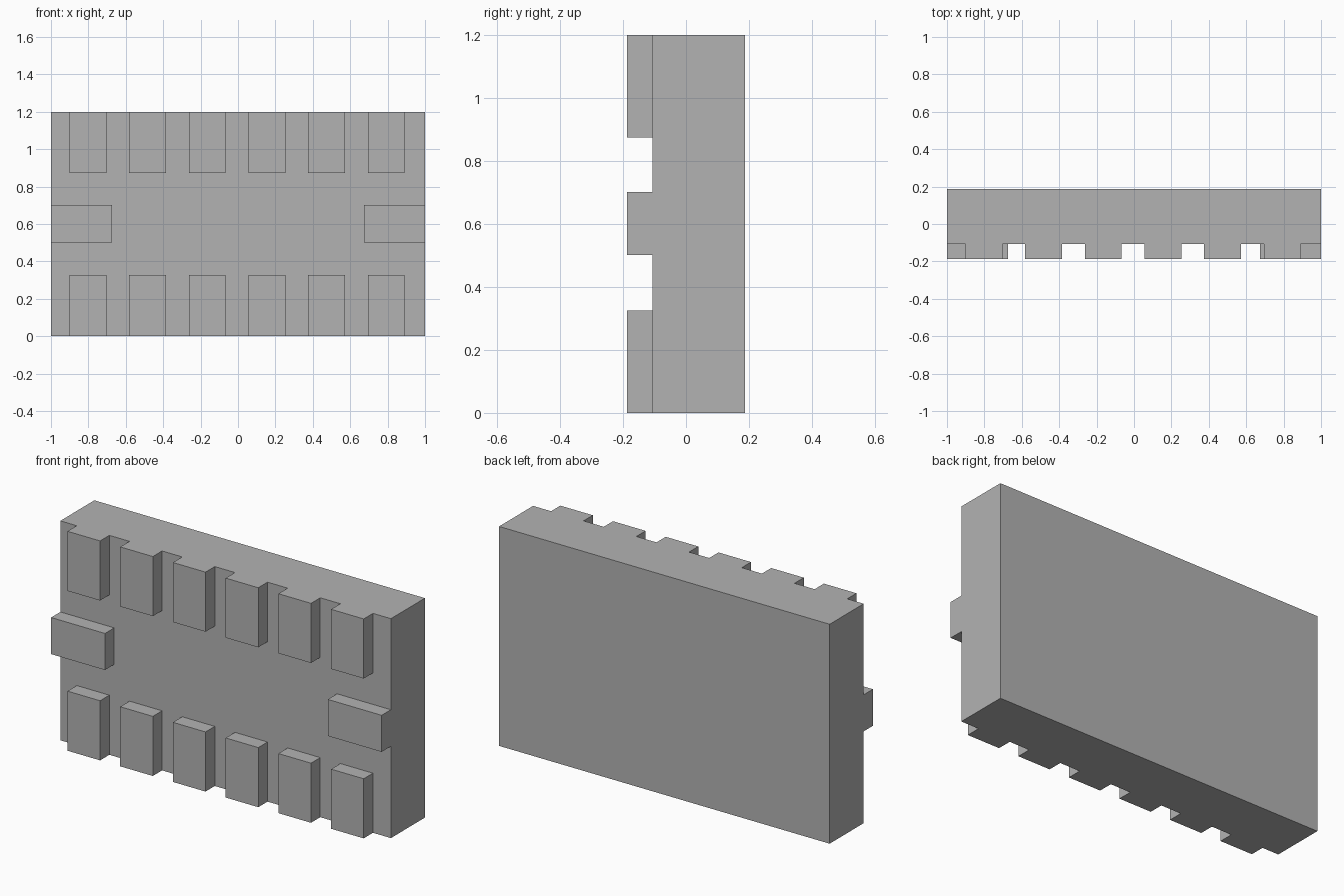
import bpy
import bmesh
from mathutils import Matrix, Vector

cube = bpy.data.objects.get("Cube")
if cube:
    bpy.data.objects.remove(cube)

# Overall sizes
WIDTH, HEIGHT = 2.0, 1.2
FRONT, BACK, PAD_FRONT = -0.107, 0.187, -0.187
PAD_WIDTH, PAD_LENGTH, PITCH = 0.197, 0.326, 0.319

grey = bpy.data.materials.new("plain_grey")
grey.use_nodes = True
colour = (0.45, 0.45, 0.45, 1.0)
grey.diffuse_color = colour
grey.node_tree.nodes["Principled BSDF"].inputs["Base Color"].default_value = colour

# Pad outlines on the front face: x range, z range
pads = []
for i in range(6):
    x = -0.802 + i * PITCH
    for z in (0, HEIGHT - PAD_LENGTH):
        pads.append((x - PAD_WIDTH / 2, x + PAD_WIDTH / 2, z, z + PAD_LENGTH))
for x in (-WIDTH / 2, WIDTH / 2 - PAD_LENGTH):
    pads.append((x, x + PAD_LENGTH, 0.502, 0.702))

# Slab body
bm = bmesh.new()
size = Matrix.Diagonal((WIDTH, BACK - FRONT, HEIGHT, 1))
centre = Matrix.Translation((0, (FRONT + BACK) / 2, HEIGHT / 2))
bmesh.ops.create_cube(bm, size=1, matrix=centre @ size)


def cut(axis, value):
    """Slice the whole slab with a plane across one axis."""
    point, normal = Vector(), Vector()
    point[axis], normal[axis] = value, 1
    bmesh.ops.bisect_plane(bm, geom=bm.verts[:] + bm.edges[:] + bm.faces[:],
                           plane_co=point, plane_no=normal)


for x in sorted({v for p in pads for v in p[:2] if abs(v) < 0.99}):
    cut(0, x)
for z in sorted({v for p in pads for v in p[2:] if 0.01 < v < HEIGHT - 0.01}):
    cut(2, z)


def is_pad(face):
    c = face.calc_center_median()
    return face.normal.y < -0.9 and any(
        a < c.x < b and d < c.z < e for a, b, d, e in pads)


# Raised contact pads, extruded from the front
bm.normal_update()
raised = bmesh.ops.extrude_face_region(bm, geom=[f for f in bm.faces if is_pad(f)])
bmesh.ops.translate(bm, vec=(0, PAD_FRONT - FRONT, 0),
                    verts=[v for v in raised["geom"] if isinstance(v, bmesh.types.BMVert)])

# Merge the flat areas back into clean faces
bmesh.ops.dissolve_limit(bm, angle_limit=0.01, verts=bm.verts[:], edges=bm.edges[:])
bmesh.ops.recalc_face_normals(bm, faces=bm.faces[:])

mesh = bpy.data.meshes.new("slab_with_pads")
bm.to_mesh(mesh)
bm.free()
mesh.materials.append(grey)
slab = bpy.data.objects.new("slab_with_pads", mesh)
bpy.context.collection.objects.link(slab)
